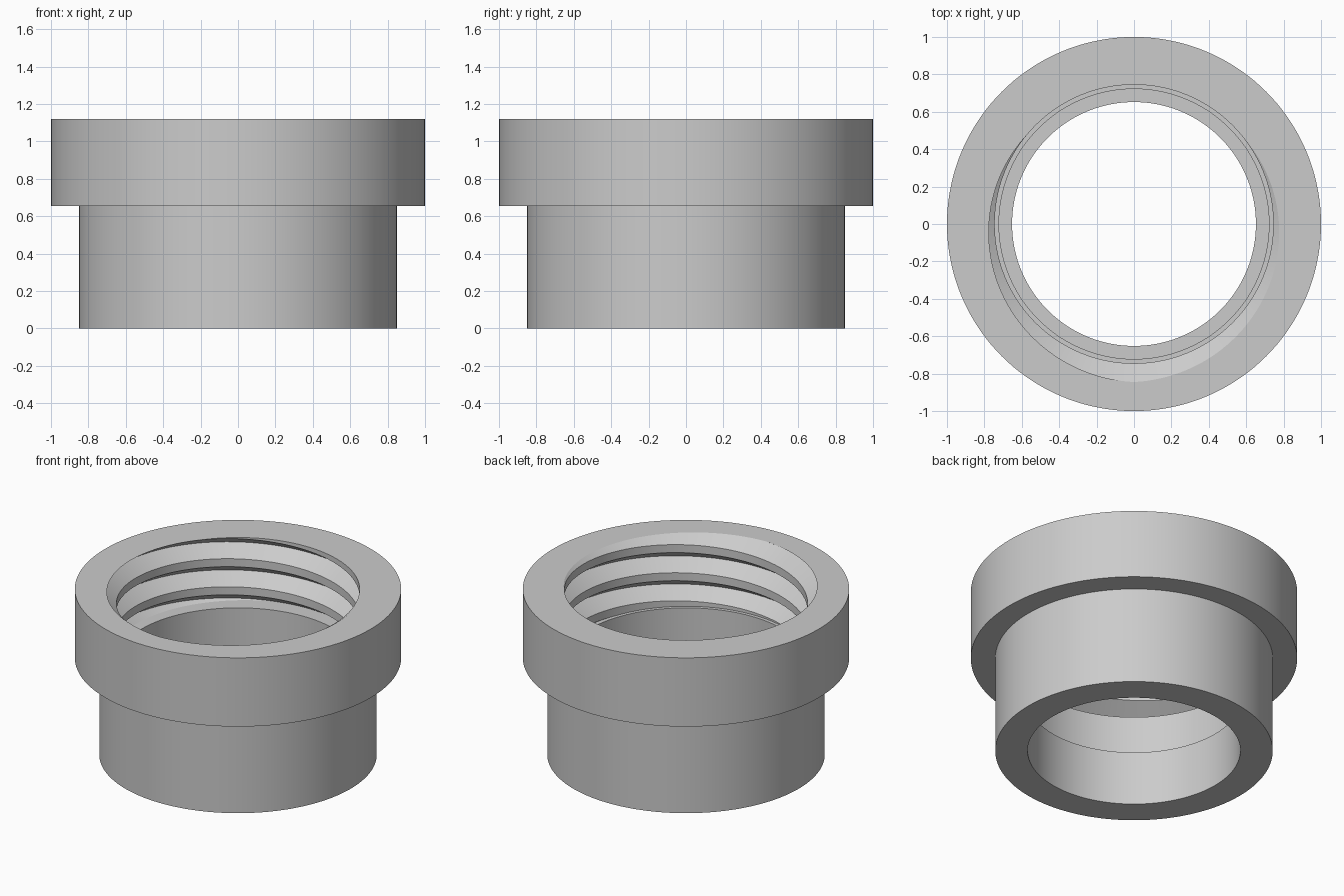
import bpy
import bmesh
from math import cos, sin, pi, radians

cube = bpy.data.objects.get("Cube")
if cube:
    bpy.data.objects.remove(cube, do_unlink=True)

SEGMENTS = 144
HEIGHT, FLANGE_Z, LEDGE_Z = 1.12, 0.655, 0.365
FLANGE_R, BODY_R, RELIEF_R, BORE_R = 1.0, 0.85, 0.722, 0.652
CREST_R, ROOT_R = 0.745, 0.845
PITCH, HALF_GROOVE = 0.19, 0.068


def thread_points(turn):
    """Section of the threaded wall, top to bottom, at a fraction of a turn."""
    base = HEIGHT + PITCH * (turn - 0.75)
    centres = [base + PITCH * k for k in range(1, -5, -1)]
    points = []
    for centre in centres:
        for offset in (HALF_GROOVE, 0, -HALF_GROOVE):
            z = min(max(centre + offset, FLANGE_Z), HEIGHT)
            gap = min(abs(z - c) for c in centres)
            depth = max(0, 1 - gap / HALF_GROOVE)
            points.append((CREST_R + (ROOT_R - CREST_R) * depth, z))
    return points


# Outer wall with flange, then stepped bore below the thread
outside = [(BODY_R, 0), (BODY_R, FLANGE_Z), (FLANGE_R, FLANGE_Z), (FLANGE_R, HEIGHT)]
bore = [(RELIEF_R, FLANGE_Z), (RELIEF_R, LEDGE_Z), (BORE_R, LEDGE_Z), (BORE_R, 0)]

# Sweep the changing section around the axis
bm = bmesh.new()
columns = []
for i in range(SEGMENTS + 1):
    turn = i / SEGMENTS
    a = 2 * pi * turn
    section = outside + thread_points(turn) + bore
    columns.append([bm.verts.new((r * cos(a), r * sin(a), z)) for r, z in section])

for left, right in zip(columns, columns[1:]):
    count = len(left)
    for j in range(count):
        k = (j + 1) % count
        bm.faces.new((left[j], right[j], right[k], left[k]))

# Close the seam and collapse the trimmed thread ends
bmesh.ops.remove_doubles(bm, verts=bm.verts, dist=0.00002)
bmesh.ops.recalc_face_normals(bm, faces=bm.faces)

mesh = bpy.data.meshes.new("threaded_collar")
bm.to_mesh(mesh)
bm.free()
collar = bpy.data.objects.new("threaded_collar", mesh)
bpy.context.collection.objects.link(collar)

# Plain grey material
grey = bpy.data.materials.new("plain_grey")
grey.use_nodes = True
colour = (0.6, 0.6, 0.6, 1)
grey.diffuse_color = colour
grey.node_tree.nodes["Principled BSDF"].inputs["Base Color"].default_value = colour
mesh.materials.append(grey)

# Smooth round walls, crisp edges
bpy.ops.object.select_all(action="DESELECT")
collar.select_set(True)
bpy.context.view_layer.objects.active = collar
bpy.ops.object.shade_smooth_by_angle(angle=radians(20))
